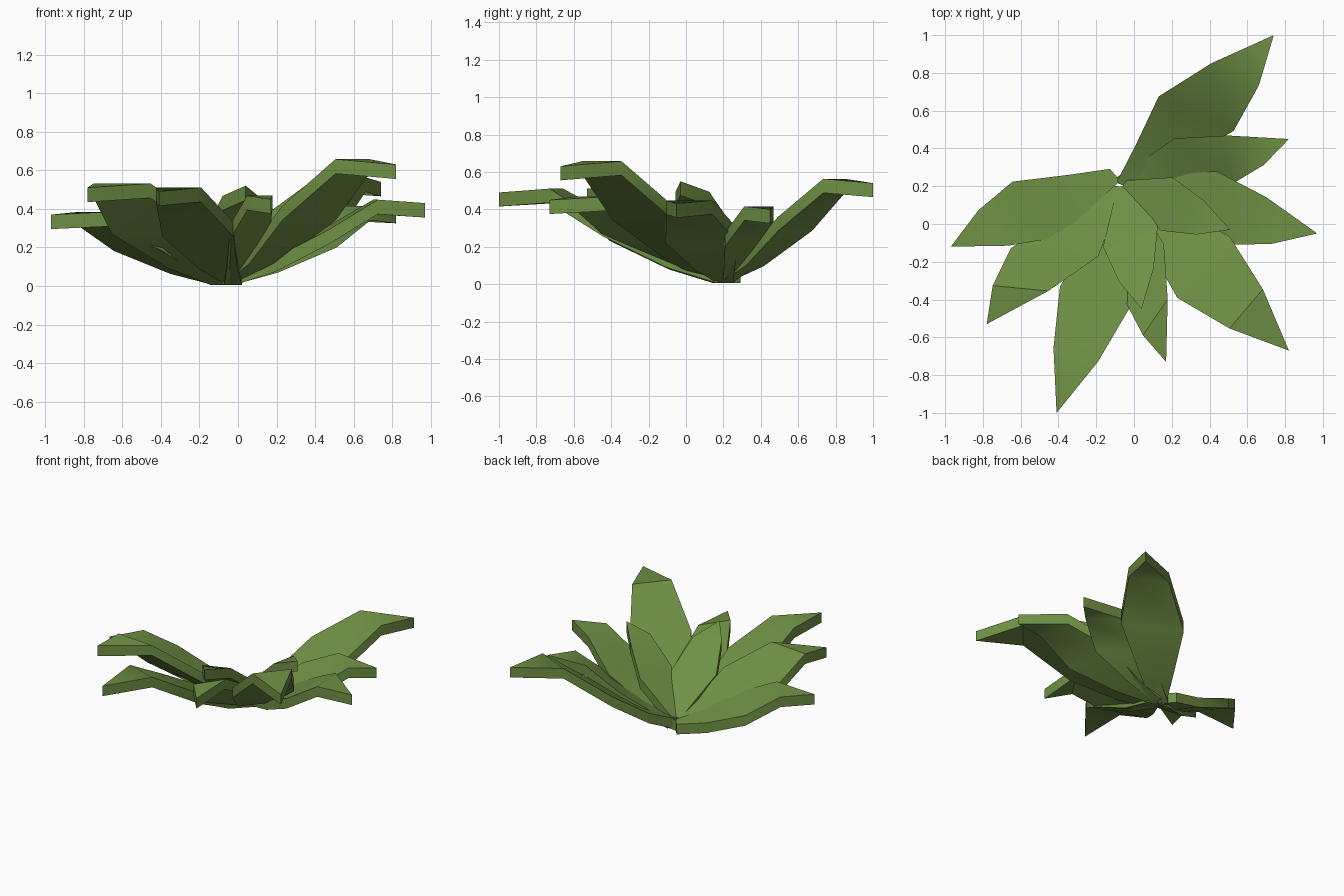
import bpy
from math import cos, sin, radians
from mathutils import Vector

if "Cube" in bpy.data.objects:
    bpy.data.objects.remove(bpy.data.objects["Cube"])

green = bpy.data.materials.new("leaf_green")
green.diffuse_color = (0.16, 0.28, 0.06, 1)
green.use_nodes = True
green.node_tree.nodes["Principled BSDF"].inputs["Base Color"].default_value = green.diffuse_color

# Leaf outline: fraction along length, half width / length, rise from base to tip height
OUTER = [(0.0, 0.04, 0.0), (0.21, 0.1, 0.2), (0.48, 0.185, 0.61), (0.74, 0.118, 1.05)]
INNER = [(0.0, 0.05, 0.0), (0.41, 0.235, 0.5), (0.72, 0.15, 0.88)]
BASE_Z, THICK = 0.08, 0.075


def leaf(name, base, tip, skew, profile, width=1.0):
    """Blade that rises and bends level near its tip; skew shears the left edge back."""
    run = Vector((tip[0] - base[0], tip[1] - base[1], 0))
    length, d = run.length, run.normalized()
    side, down = Vector((-d.y, d.x, 0)), Vector((0, 0, -THICK))
    a = radians(skew)
    lat = side * cos(a) - d * sin(a)
    left, right = [], []
    for f, w, h in profile:
        mid = Vector((base[0], base[1], BASE_Z + h * (tip[2] - BASE_Z))) + run * f
        half = lat * w * length * width
        left.append(mid + half)
        right.append(mid - half)
    n = len(profile)
    top = right + [Vector(tip)] + left[::-1]          # outline, counter-clockwise
    m = len(top)
    verts = top + [v + down for v in top]
    # Top strips with the pointed end, then the underside and the rim
    strips = [(i, i + 1, m - 2 - i, m - 1 - i) for i in range(n - 1)] + [(n - 1, n, n + 1)]
    under = [tuple(i + m for i in reversed(s)) for s in strips]
    rim = [(i, i + m, (i + 1) % m + m, (i + 1) % m) for i in range(m)]
    mesh = bpy.data.meshes.new(name)
    mesh.from_pydata(verts, [], strips + under + rim)
    mesh.materials.append(green)
    ob = bpy.data.objects.new(name, mesh)
    bpy.context.collection.objects.link(ob)
    bpy.ops.object.select_all(action='DESELECT')
    ob.select_set(True)
    bpy.context.view_layer.objects.active = ob
    bpy.ops.object.shade_smooth_by_angle(angle=radians(42))


# Outer ring of long leaves: base, tip, skew, width
outer = [
    ((-0.05, 0.20), (0.74, 1.00, 0.54), 20, 1.05),
    ((-0.06, 0.22), (0.82, 0.45, 0.40), 36, 1.15),
    ((-0.02, 0.21), (0.97, -0.05, 0.43), 20, 1.03),
    ((-0.05, 0.18), (0.82, -0.67, 0.63), 4, 0.95),
    ((-0.05, 0.18), (0.17, -0.73, 0.45), 42, 1.05),
    ((-0.02, 0.18), (-0.41, -1.00, 0.49), 1, 0.84),
    ((-0.09, 0.20), (-0.78, -0.53, 0.51), 38, 1.25),
    ((-0.10, 0.26), (-0.97, -0.12, 0.37), 17, 1.1),
]
for i, (b, t, skew, w) in enumerate(outer):
    leaf(f"outer_leaf_{i + 1}", b, t, skew, OUTER, w)

# Short, steeper leaves at the heart
leaf("inner_leaf_1", (-0.06, 0.2), (0.04, -0.45, 0.52), 12, INNER)
leaf("inner_leaf_2", (-0.06, 0.2), (0.51, -0.03, 0.55), 10, INNER)
